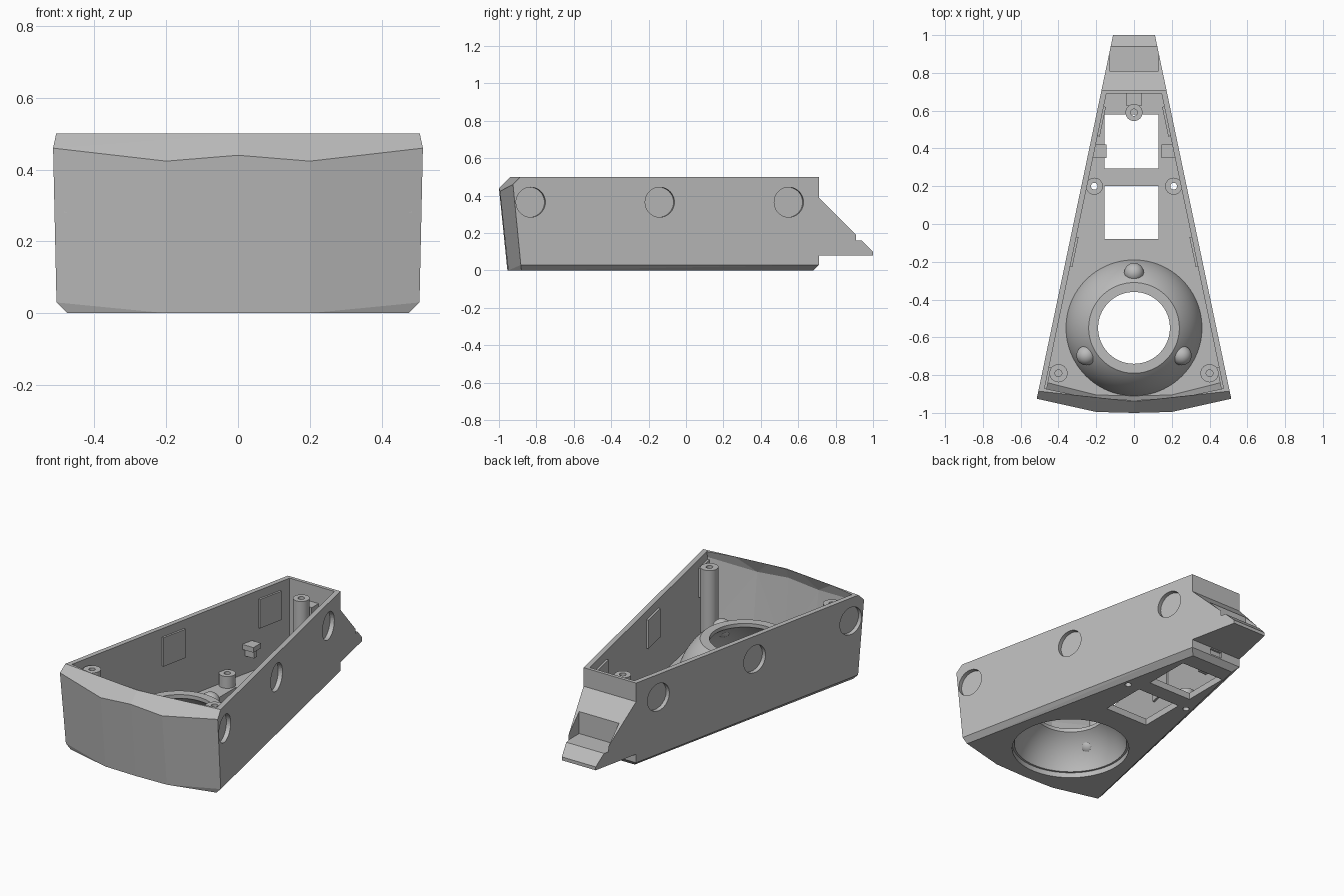
import bpy, bmesh, math
from mathutils import Matrix, Vector

cube = bpy.data.objects.get("Cube")
if cube:
    bpy.data.objects.remove(cube, do_unlink=True)

grey = bpy.data.materials.new("plain_grey")
grey.use_nodes = True
grey.diffuse_color = (0.5, 0.5, 0.5, 1)
grey.node_tree.nodes["Principled BSDF"].inputs["Base Color"].default_value = (0.5, 0.5, 0.5, 1)

SLOPE = 0.21                  # taper of the side walls in plan
TILT = math.atan(SLOPE)
DOME_Y = -0.55


def side(y):
    return 0.515 - SLOPE * (y + 0.925)


def finish(name, bm, smooth=False):
    bmesh.ops.recalc_face_normals(bm, faces=bm.faces)
    mesh = bpy.data.meshes.new(name)
    bm.to_mesh(mesh)
    bm.free()
    mesh.materials.append(grey)
    obj = bpy.data.objects.new(name, mesh)
    bpy.context.collection.objects.link(obj)
    if smooth:
        bpy.ops.object.select_all(action='DESELECT')
        obj.select_set(True)
        bpy.context.view_layer.objects.active = obj
        bpy.ops.object.shade_smooth_by_angle(angle=math.radians(30))
    return obj


def hull(name, points):
    """Convex solid, mirrored across x."""
    bm = bmesh.new()
    for p in {(s * x, y, z) for x, y, z in points for s in (-1, 1)}:
        bm.verts.new(p)
    out = bmesh.ops.convex_hull(bm, input=bm.verts)
    junk = {v for v in out["geom_interior"] if isinstance(v, bmesh.types.BMVert)}
    bmesh.ops.delete(bm, geom=list(junk), context='VERTS')
    bmesh.ops.dissolve_limit(bm, angle_limit=0.01, verts=bm.verts, edges=bm.edges)
    return finish(name, bm)


def box(name, center, size, turn=0):
    bm = bmesh.new()
    m = Matrix.Translation(center) @ Matrix.Rotation(turn, 4, 'Z') @ Matrix.Diagonal((*size, 1))
    bmesh.ops.create_cube(bm, size=1, matrix=m)
    return finish(name, bm)


def cylinder(name, center, radius, depth, rot=Matrix()):
    bm = bmesh.new()
    bmesh.ops.create_cone(bm, cap_ends=True, segments=48, radius1=radius, radius2=radius,
                          depth=depth, matrix=Matrix.Translation(center) @ rot)
    return finish(name, bm)


def lathe(name, center, profile, n=48):
    """Spin a closed (radius, z) loop about a vertical axis."""
    bm = bmesh.new()
    rings = []
    for i in range(n):
        a = math.tau * i / n
        rings.append([bm.verts.new((center[0] + r * math.cos(a), center[1] + r * math.sin(a), z))
                      for r, z in profile])
    k = len(profile)
    for i in range(n):
        a, b = rings[i], rings[(i + 1) % n]
        for j in range(k):
            bm.faces.new((a[j], a[(j + 1) % k], b[(j + 1) % k], b[j]))
    return finish(name, bm, True)


def cut(obj, cutter):
    mod = obj.modifiers.new("cut", 'BOOLEAN')
    mod.operation = 'DIFFERENCE'
    mod.solver = 'EXACT'
    mod.object = cutter
    bpy.context.view_layer.objects.active = obj
    with bpy.context.temp_override(object=obj, active_object=obj):
        bpy.ops.object.modifier_apply(modifier=mod.name)
    bpy.data.objects.remove(cutter, do_unlink=True)


def body_points(inset, front, back, floor, chamfer, top):
    """Tapered tray volume; the front leans out and has a chamfered top."""
    pts = []
    for x, y in ((0, -1.0), (0.2, -0.995), (None, -0.925)):
        yy = y + front
        corner = x is None
        px = side(yy) - inset if corner else x
        rim_y = -0.94 + 0.107 * px + front
        pts.append((px, yy, 0.5 - (rim_y - yy)))
        low = yy + 0.045
        if corner:
            xl = side(low) - inset
            pts += [(xl, low - 0.003, floor + chamfer), (xl - chamfer, low, floor),
                    (side(rim_y) - inset, rim_y, 0.5), (side(rim_y) - inset, rim_y, top)]
        else:
            pts.append((px, low, floor))
            if x == 0:
                pts += [(0, rim_y, 0.5), (0, rim_y, top)]
    yb = 0.71 - back
    xb = side(yb) - inset
    pts += [(xb, yb, top), (xb, yb, floor + chamfer), (xb - chamfer, yb - chamfer, floor)]
    return pts


# Tray with hollow interior
tray = hull("tray", body_points(0, 0, 0, 0, 0.03, 0.5))
cut(tray, hull("cavity", body_points(0.03, 0.045, 0.02, 0.04, 0.0, 0.6)))

# Floor openings
for y0, y1 in ((0.295, 0.58), (-0.08, 0.2)):
    cut(tray, box("window_cutter", (-0.012, (y0 + y1) / 2, 0), (0.286, y1 - y0, 0.2)))
cut(tray, cylinder("dome_cutter", (0, DOME_Y, 0), 0.34, 0.2))
cut(tray, box("port_cutter", (0, 0.71, 0.056), (0.08, 0.08, 0.034)))

# Round side recesses, each backed by an inner pad
for s in (-1, 1):
    normal = Vector((s, SLOPE, 0)).normalized()
    rot = normal.to_track_quat('Z', 'Y').to_matrix().to_4x4()
    for y in (-0.83, -0.14, 0.55):
        wall = Vector((s * side(y), y, 0.365))
        cut(tray, cylinder("recess_cutter", wall, 0.08, 0.05, rot))
        box("recess_pad", wall - normal * 0.034, (0.014, 0.16, 0.17), s * TILT)

    # Short floor bosses with through holes
    cut(tray, cylinder("boss_hole", (s * 0.21, 0.2, 0), 0.018, 0.2))
    lathe("floor_boss", (s * 0.21, 0.2), ((0.045, 0.035), (0.045, 0.11), (0.018, 0.11), (0.018, 0.035)), 32)
    # Tall front posts
    lathe("front_post", (s * 0.4, -0.79), ((0.048, 0.035), (0.048, 0.46), (0.018, 0.46), (0.018, 0.035)), 32)
    # Wall clips
    box("wall_clip", (s * 0.182, 0.385, 0.205), (0.075, 0.07, 0.03))
    box("clip_nub", (s * 0.185, 0.385, 0.17), (0.06, 0.03, 0.05))

# Rear post and its rib
lathe("rear_post", (0, 0.59), ((0.045, 0.035), (0.045, 0.46), (0.018, 0.46), (0.018, 0.035)), 32)
box("rear_post_rib", (0, 0.662, 0.215), (0.085, 0.07, 0.37))

# Tail wedge with a pocket and low lip
tail = hull("tail", [(side(y), y, z) for y, z in
                     ((0.7, 0.08), (0.7, 0.39), (0.71, 0.39), (1.0, 0.1), (1.0, 0.08))])
cut(tail, box("pocket_cutter", (0, 1.01, 0.36), (0.26, 0.4, 0.4)))


# Hollow ball socket
def arc(radius, r0, r1, n=14):
    a0, a1 = math.acos(r0 / radius), math.acos(r1 / radius)
    return [(radius * math.cos(a0 + (a1 - a0) * i / n),
             radius * math.sin(a0 + (a1 - a0) * i / n) - 0.045) for i in range(n + 1)]


outer = arc(0.37, 0.362, 0.24)
inner = arc(0.322, 0.19, 0.313)
socket = lathe("ball_socket", (0, DOME_Y), [(0.35, 0.0)] + outer + [(0.19, outer[-1][1])] + inner
               + [(0.325, inner[-1][1]), (0.325, 0.0)], 96)

# Three bearing bumps around the socket, each with a small inner pocket
for k in range(3):
    a = math.radians(90 + 120 * k)

    def at(r, z):
        return Vector((r * math.cos(a), DOME_Y + r * math.sin(a), z))

    pocket = cylinder("pocket_cutter", at(0.255, 0.147), 0.026, 0.06,
                      (at(1, 0.75) - at(0, 0)).to_track_quat('Z', 'Y').to_matrix().to_4x4())
    cut(socket, pocket)
    bm = bmesh.new()
    bmesh.ops.create_uvsphere(bm, u_segments=32, v_segments=16, radius=0.052,
                              matrix=Matrix.Translation(at(0.292, 0.175)))
    finish("bearing_bump", bm, True)
